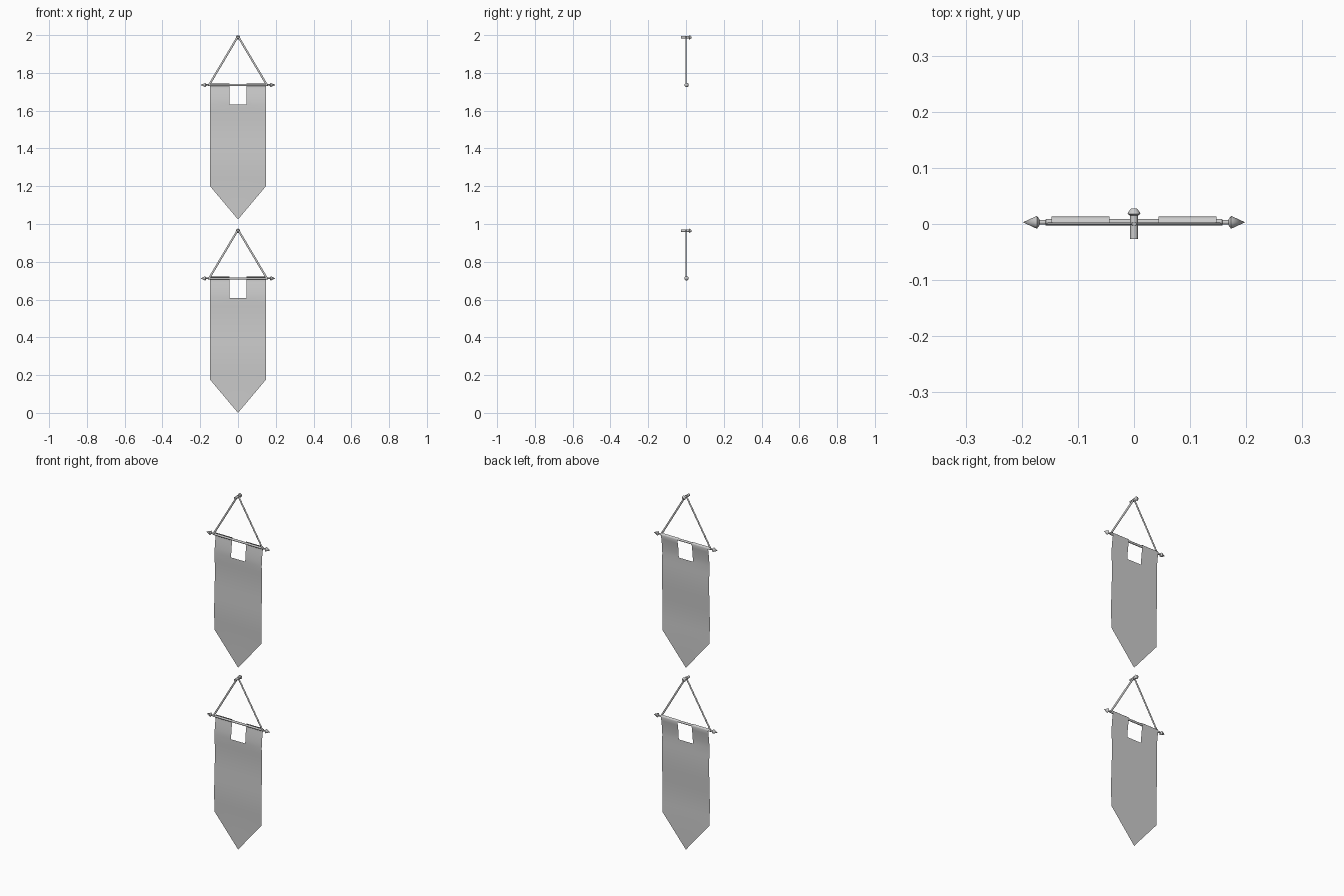
import bpy, bmesh, math
from mathutils import Matrix, Vector

if "Cube" in bpy.data.objects:
    bpy.data.objects.remove(bpy.data.objects["Cube"])

ROD_Z, ROD_Y, NAIL_Z = 1.736, 0.003, 1.988
DROP = 1.024


def finish(name, bm, smooth=35):
    bmesh.ops.recalc_face_normals(bm, faces=bm.faces)
    mesh = bpy.data.meshes.new(name)
    bm.to_mesh(mesh)
    bm.free()
    ob = bpy.data.objects.new(name, mesh)
    bpy.context.collection.objects.link(ob)
    bpy.ops.object.select_all(action='DESELECT')
    ob.select_set(True)
    bpy.context.view_layer.objects.active = ob
    bpy.ops.object.shade_smooth_by_angle(angle=math.radians(smooth))
    return ob


def lathe(name, profile, direction, origin, sides=12):
    """Revolve (radius, distance) pairs around an axis through origin."""
    bm = bmesh.new()
    verts = [bm.verts.new((r, 0, d)) for r, d in profile]
    edges = [bm.edges.new(p) for p in zip(verts, verts[1:])]
    bmesh.ops.spin(bm, geom=verts + edges, axis=(0, 0, 1), cent=(0, 0, 0),
                   angle=math.tau, steps=sides, use_merge=True)
    bmesh.ops.remove_doubles(bm, verts=bm.verts, dist=1e-5)
    rot = Vector((0, 0, 1)).rotation_difference(Vector(direction)).to_matrix().to_4x4()
    bm.transform(Matrix.Translation(origin) @ rot)
    return finish(name, bm)


def cloth(name, top):
    bm = bmesh.new()
    # side profile (y, z below rod): curl over the rod, then a gentle wave
    prof = [(ROD_Y + 0.010 * math.cos(a), 0.009 * math.sin(a))
            for a in (math.radians(d) for d in (90, 60, 30, 0))]
    prof += [(0.010, -0.02), (0.006, -0.045), (0.003, -0.075), (0.001, -0.103)]
    notch = len(prof) - 1
    for i in range(1, 11):
        t = i / 10
        prof.append((0.001 + 0.003 * math.sin(t * math.tau), -0.103 - t * 0.434))
    xs = (-0.147, -0.044, 0.044, 0.147)
    rows = [[bm.verts.new((x, y, top + z)) for x in xs] for y, z in prof]
    for i, (a, b) in enumerate(zip(rows, rows[1:])):
        for c in range(3):
            if c == 1 and i < notch:
                continue
            bm.faces.new((a[c], a[c + 1], b[c + 1], b[c]))
    # pointed tail
    tip = bm.verts.new((0, 0.001, top - 0.712))
    for c in range(3):
        bm.faces.new((rows[-1][c], rows[-1][c + 1], tip))
    loose = [v for v in bm.verts if not v.link_faces]
    bmesh.ops.delete(bm, geom=loose, context='VERTS')
    return finish(name, bm, 60)


def cord(name, side, top, nail):
    a, b = Vector((0, 0, nail + 0.006)), Vector((side * 0.152, 0, top + 0.002))
    d = b - a
    bm = bmesh.new()
    bmesh.ops.create_cone(bm, cap_ends=True, segments=8, radius1=0.005,
                          radius2=0.005, depth=d.length)
    rot = Vector((0, 0, 1)).rotation_difference(d).to_matrix().to_4x4()
    bm.transform(Matrix.Translation((a + b) / 2) @ rot @ Matrix.Diagonal((1, 0.6, 1, 1)))
    return finish(name, bm, 60)


for label, dz in (("upper", 0), ("lower", -DROP)):
    top, nail = ROD_Z + dz, NAIL_Z + dz
    # rod with a stepped end and pointed finials
    half = [(0.006, 0.157), (0.004, 0.158), (0.004, 0.168),
            (0.006, 0.169), (0.0115, 0.173), (0, 0.198)]
    profile = [(r, -d) for r, d in reversed(half)] + half
    lathe(label + "_rod", profile, (1, 0, 0), (0, ROD_Y, top))
    # wall nail with rounded head
    lathe(label + "_nail", [(0, -0.027), (0.007, -0.027), (0.007, 0.015), (0.0115, 0.018),
                            (0.0105, 0.021), (0.005, 0.028), (0, 0.028)],
          (0, 1, 0), (0, 0, nail))
    cloth(label + "_cloth", top)
    for side, s in (("left", -1), ("right", 1)):
        cord(f"{label}_{side}_cord", s, top, nail)
